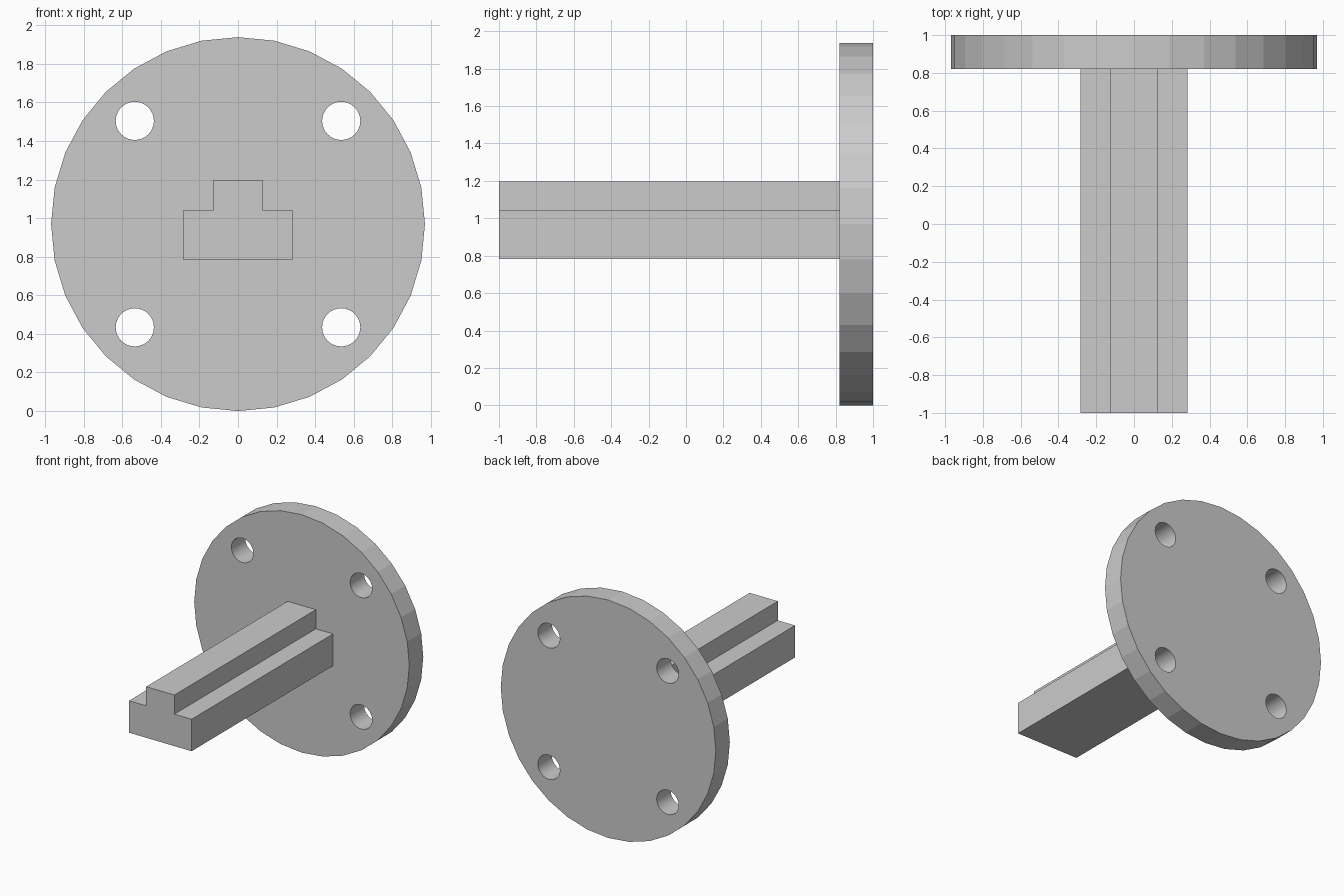
import bpy, bmesh, math

if "Cube" in bpy.data.objects:
    bpy.data.objects.remove(bpy.data.objects["Cube"])

R, CZ = 0.969, 0.969        # flange radius and centre height
Y_FRONT, Y_BACK = 0.82, 1.0  # flange thickness range


def extrude_profile(name, points, y0, y1, smooth_sides=False):
    """Closed x/z profile swept from y0 to y1."""
    bm = bmesh.new()
    base = bm.faces.new([bm.verts.new((x, y0, z)) for x, z in points])
    ext = bmesh.ops.extrude_face_region(bm, geom=[base])["geom"]
    moved = [v for v in ext if isinstance(v, bmesh.types.BMVert)]
    bmesh.ops.translate(bm, verts=moved, vec=(0, y1 - y0, 0))
    bmesh.ops.recalc_face_normals(bm, faces=bm.faces)
    for f in bm.faces:
        f.smooth = smooth_sides and len(f.verts) == 4
    mesh = bpy.data.meshes.new(name)
    bm.to_mesh(mesh)
    bm.free()
    obj = bpy.data.objects.new(name, mesh)
    bpy.context.collection.objects.link(obj)
    return obj


def circle(cx, cz, r, n):
    return [(cx + r * math.sin(2 * math.pi * i / n),
             cz + r * math.cos(2 * math.pi * i / n)) for i in range(n)]


# Round flange, 32 flat sides
flange = extrude_profile("flange", circle(0, CZ, R, 32), Y_FRONT, Y_BACK)

# Four bolt holes
for sx in (-1, 1):
    for sz in (-1, 1):
        cutter = extrude_profile("bolt_hole_cutter",
                                 circle(sx * 0.535, CZ + sz * 0.535, 0.099, 32),
                                 Y_FRONT - 0.1, Y_BACK + 0.1, smooth_sides=True)
        cutter.hide_render = True
        mod = flange.modifiers.new("bolt_hole", 'BOOLEAN')
        mod.operation = 'DIFFERENCE'
        mod.solver = 'EXACT'
        mod.object = cutter
        bpy.context.view_layer.objects.active = flange
        bpy.ops.object.modifier_apply(modifier=mod.name)
        bpy.data.objects.remove(cutter, do_unlink=True)

# Stepped rail, profile mirrored about x = 0
half = [(0.282, 0.782), (0.282, 1.042), (0.127, 1.042), (0.127, 1.198)]
profile = half + [(-x, z) for x, z in reversed(half)]
extrude_profile("stepped_rail", profile, -1.0, Y_FRONT)
